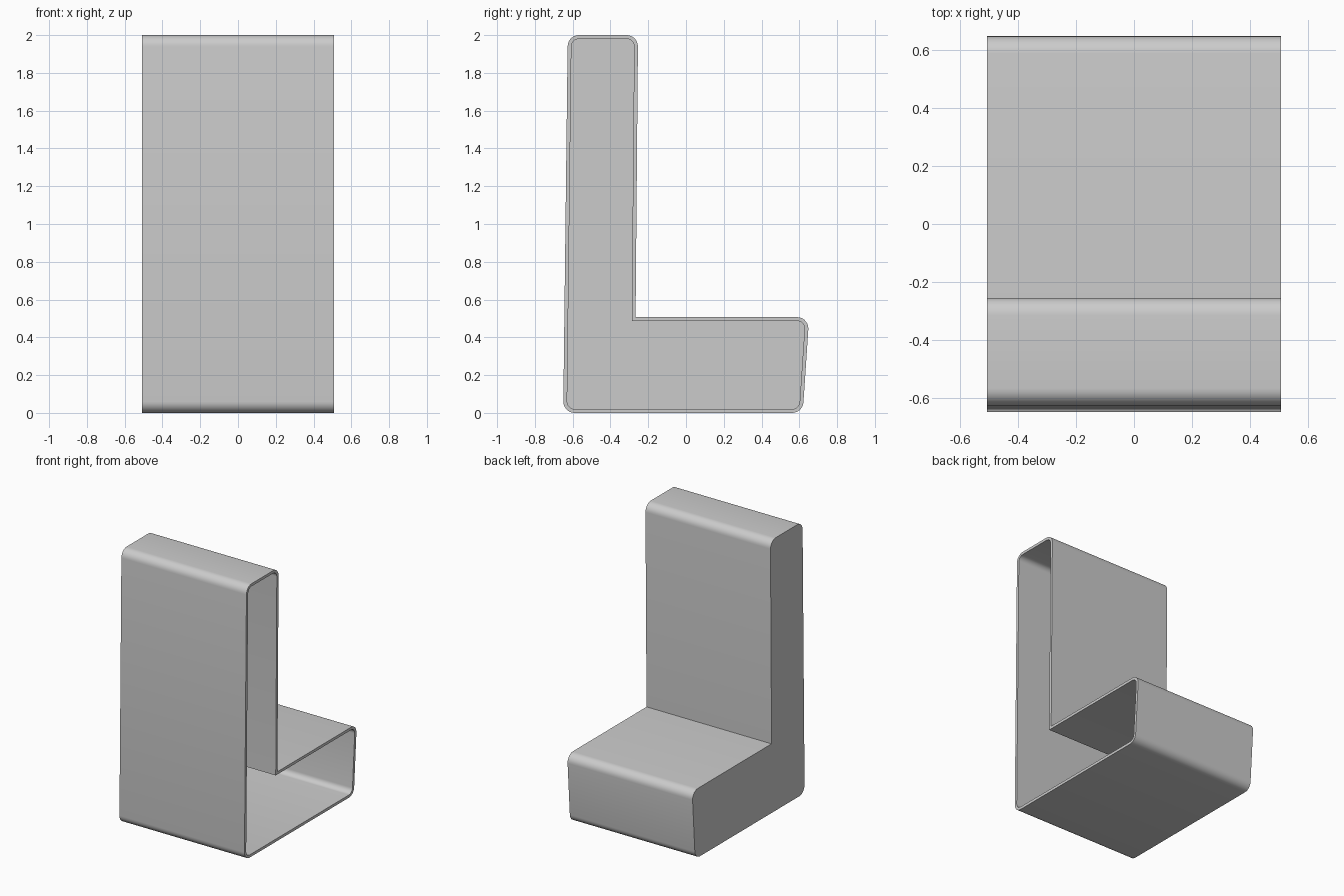
import bpy
import bmesh
from math import radians
from mathutils import Vector

cube = bpy.data.objects.get("Cube")
if cube:
    bpy.data.objects.remove(cube, do_unlink=True)

HALF_WIDTH = 0.507
WALL = 0.02
RADIUS = 0.06
STEPS = 7

# L-shaped side profile as (y, z), anticlockwise
CORNERS = [Vector(c) for c in [
    (-0.65, 0), (0.618, 0), (0.652, 0.507),
    (-0.267, 0.507), (-0.254, 2), (-0.626, 2)]]


def neighbours(points, i):
    """Unit directions into and out of a corner."""
    p = points[i]
    into = (p - points[i - 1]).normalized()
    out = (points[(i + 1) % len(points)] - p).normalized()
    return into, out


def offset(points, distance):
    """Move every edge inward by a distance."""
    result = []
    for i, p in enumerate(points):
        into, out = neighbours(points, i)
        n1, n2 = Vector((-into.y, into.x)), Vector((-out.y, out.x))
        result.append(p + (n1 + n2) * distance / (1 + n1.dot(n2)))
    return result


def rounded(points, radius):
    """Round the outward corners and keep the inward corner sharp."""
    result = []
    for i, p in enumerate(points):
        into, out = neighbours(points, i)
        if into.x * out.y - into.y * out.x < 0:
            result.append(p)
            continue
        n1, n2 = Vector((-into.y, into.x)), Vector((-out.y, out.x))
        centre = p + (n1 + n2) * radius / (1 + n1.dot(n2))
        for s in range(STEPS + 1):
            result.append(centre - n1.slerp(n2, s / STEPS) * radius)
    return result


outer = rounded(CORNERS, RADIUS)
inner = rounded(offset(CORNERS, WALL), RADIUS - WALL)

# Hollow shell: outer skin, open rim on the left side, inner skin
bm = bmesh.new()
sections = [(outer, -HALF_WIDTH), (outer, HALF_WIDTH),
            (inner, HALF_WIDTH), (inner, -HALF_WIDTH + WALL)]
rings = [[bm.verts.new((x, p.x, p.y)) for p in loop] for loop, x in sections]
for a, b in zip(rings, rings[1:]):
    for i in range(len(a)):
        j = (i + 1) % len(a)
        bm.faces.new((a[i], a[j], b[j], b[i]))

# Closed end wall, outside and inside
bm.faces.new(list(reversed(rings[0])))
bm.faces.new(rings[-1])
bmesh.ops.recalc_face_normals(bm, faces=bm.faces)

mesh = bpy.data.meshes.new("hollow_shell")
bm.to_mesh(mesh)
bm.free()

# Plain grey finish
grey = bpy.data.materials.new("light grey")
grey.use_nodes = True
colour = (0.6, 0.6, 0.6, 1)
grey.diffuse_color = colour
grey.node_tree.nodes["Principled BSDF"].inputs["Base Color"].default_value = colour
mesh.materials.append(grey)

shell = bpy.data.objects.new("hollow_shell", mesh)
bpy.context.collection.objects.link(shell)
bpy.ops.object.select_all(action="DESELECT")
shell.select_set(True)
bpy.context.view_layer.objects.active = shell
bpy.ops.object.shade_smooth_by_angle(angle=radians(30))
